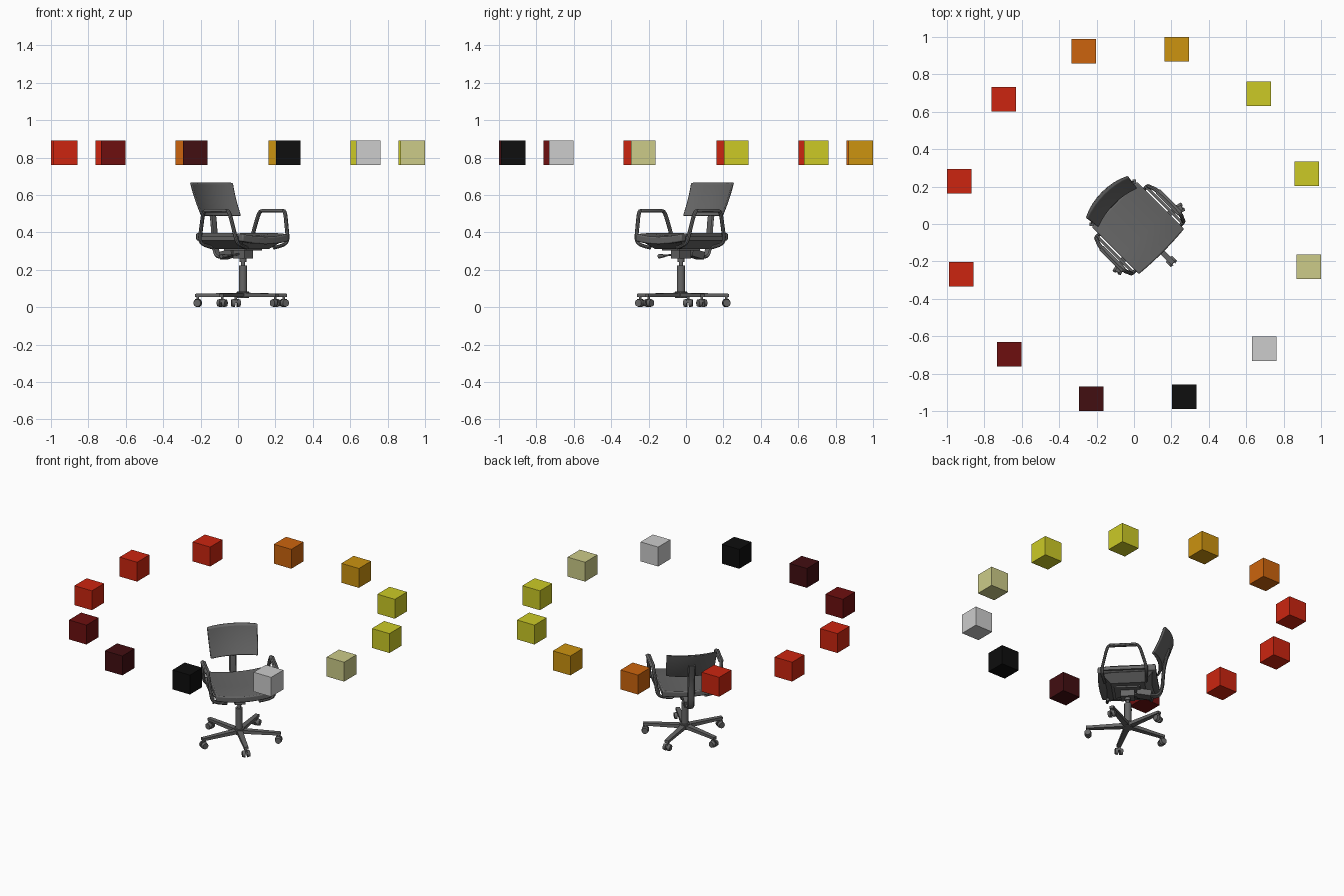
import bpy, bmesh
from math import pi, cos, sin, radians
from mathutils import Matrix, Vector

if "Cube" in bpy.data.objects:
    bpy.data.objects.remove(bpy.data.objects["Cube"])


def material(name, srgb):
    lin = [(c / 255 / 12.92) if c < 11 else ((c / 255 + 0.055) / 1.055) ** 2.4 for c in srgb]
    m = bpy.data.materials.new(name)
    m.use_nodes = True
    m.diffuse_color = (*lin, 1)
    m.node_tree.nodes["Principled BSDF"].inputs["Base Color"].default_value = (*lin, 1)
    return m


GREY = material("chair_grey", (102, 102, 102))
CENTRE_Y = -0.038          # column position in the chair's own frame
CHAIR_TURN = radians(45)


def finish(bm, name, mat=GREY, turn=CHAIR_TURN, smooth=True):
    bmesh.ops.recalc_face_normals(bm, faces=bm.faces)
    me = bpy.data.meshes.new(name)
    bm.to_mesh(me)
    bm.free()
    me.materials.append(mat)
    ob = bpy.data.objects.new(name, me)
    bpy.context.collection.objects.link(ob)
    ob.rotation_euler.z = turn
    if smooth:
        bpy.ops.object.select_all(action="DESELECT")
        ob.select_set(True)
        bpy.context.view_layer.objects.active = ob
        bpy.ops.object.shade_smooth_by_angle(angle=radians(35))
    return ob


def add_box(bm, size, loc, rot=Matrix()):
    m = Matrix.Translation(loc) @ rot @ Matrix.Diagonal((*size, 1))
    return bmesh.ops.create_cube(bm, size=1, matrix=m)["verts"]


def add_rod(bm, a, b, r1, r2=None, sides=16):
    a, b = Vector(a), Vector(b)
    d = b - a
    m = Matrix.Translation((a + b) / 2) @ d.to_track_quat("Z", "Y").to_matrix().to_4x4()
    bmesh.ops.create_cone(bm, cap_ends=True, segments=sides, radius1=r1,
                          radius2=r1 if r2 is None else r2, depth=d.length, matrix=m)


def sweep(name, points, radius, flat=1.0):
    """Smooth tube through the points; flat widens it along x."""
    cu = bpy.data.curves.new(name, "CURVE")
    cu.dimensions = "3D"
    cu.bevel_depth, cu.bevel_resolution, cu.resolution_u = radius, 2, 5
    cu.use_fill_caps = True
    sp = cu.splines.new("NURBS")
    sp.points.add(len(points) - 1)
    for p, co in zip(sp.points, points):
        p.co = (co[0] / flat, co[1], co[2], 1)
    sp.use_endpoint_u, sp.order_u = True, 3
    tmp = bpy.data.objects.new(name, cu)
    bpy.context.collection.objects.link(tmp)
    bpy.context.view_layer.update()
    me = bpy.data.meshes.new_from_object(tmp.evaluated_get(bpy.context.evaluated_depsgraph_get()))
    bpy.data.objects.remove(tmp)
    bm = bmesh.new()
    bm.from_mesh(me)
    bpy.data.meshes.remove(me)
    for v in bm.verts:
        v.co.x *= flat
    return finish(bm, name)


def cushion(name, shape, cuts=8):
    """Subdivided unit box, mapped by shape(s, t, side) with s, t in -1..1."""
    bm = bmesh.new()
    bmesh.ops.create_grid(bm, x_segments=cuts, y_segments=cuts, size=1)
    ext = bmesh.ops.extrude_face_region(bm, geom=bm.faces[:])
    top = {v for v in ext["geom"] if isinstance(v, bmesh.types.BMVert)}
    for v in bm.verts:
        v.co = shape(v.co.x, v.co.y, 1 if v in top else 0)
    ob = finish(bm, name)
    bev = ob.modifiers.new("soft_edge", "BEVEL")
    bev.width, bev.segments, bev.limit_method = 0.007, 2, "ANGLE"
    bev.angle_limit = radians(50)
    return ob


# Seat cushion: dished, rolling down at the front
def seat_shape(s, t, side):
    dish = 0.016 * (1 - s * s)
    roll = 0.012 * max(0, -t - 0.5)
    bow = -0.008 * (1 - s * s) if t < 0 else 0
    return Vector((0.172 * s, -0.03 + 0.178 * t + bow * abs(t),
                   (0.398 if side else 0.358) - dish - roll))


cushion("seat_cushion", seat_shape)

# Tapered pan below the seat
bm = bmesh.new()
for v in add_box(bm, (0.325, 0.335, 0.05), (0, -0.03, 0.337)):
    if v.co.z < 0.337:
        v.co.x *= 0.62
        v.co.y = -0.03 + (v.co.y + 0.03) * 0.62
finish(bm, "seat_pan")


# Backrest: leaning back and curved around the sitter
def back_shape(s, t, side):
    h = (t + 1) / 2
    edge = 0.008 * abs(s) ** 3
    y = 0.128 + 0.072 * h + 0.028 * (1 - s * s) + 0.006 * (1 - t * t)
    return Vector(((0.148 + 0.01 * h) * s, y + (0.024 - edge if side else 0) - 0.008,
                   0.487 + 0.175 * h + 0.006 * side))


cushion("backrest", back_shape)

# Flat bar carrying the backrest
sweep("back_support", [(0, 0.0, 0.285), (0, 0.09, 0.275), (0, 0.15, 0.265),
                       (0, 0.175, 0.32), (0, 0.18, 0.42), (0, 0.19, 0.50),
                       (0, 0.215, 0.59)], 0.011, 2.1)
bm = bmesh.new()
add_box(bm, (0.06, 0.09, 0.04), (0, 0.065, 0.285), Matrix.Rotation(radians(-12), 4, "X"))
finish(bm, "back_bracket")

# Armrest loops with pads and brackets
for side, word in ((1, "left"), (-1, "right")):
    loop = [(0.10, 0.085, 0.318), (0.17, 0.092, 0.33), (0.196, 0.095, 0.36),
            (0.202, 0.075, 0.43), (0.212, 0.05, 0.513), (0.213, 0.02, 0.517),
            (0.213, -0.12, 0.517), (0.212, -0.145, 0.513), (0.202, -0.165, 0.43),
            (0.196, -0.182, 0.36), (0.17, -0.18, 0.33), (0.10, -0.17, 0.318)]
    sweep(word + "_arm_loop", [(side * x, y, z) for x, y, z in loop], 0.0095, 1.2)
    bm = bmesh.new()
    add_box(bm, (0.032, 0.17, 0.013), (side * 0.213, -0.05, 0.516))
    pad = finish(bm, word + "_arm_pad")
    bev = pad.modifiers.new("round", "BEVEL")
    bev.width, bev.segments = 0.005, 2
    bm = bmesh.new()
    add_box(bm, (0.014, 0.285, 0.022), (side * 0.186, -0.042, 0.368))
    finish(bm, word + "_arm_bracket")

# Tilt mechanism and lever
bm = bmesh.new()
add_box(bm, (0.065, 0.085, 0.05), (0, CENTRE_Y, 0.285))
add_box(bm, (0.13, 0.16, 0.014), (0, CENTRE_Y, 0.309))
finish(bm, "tilt_mechanism")
bm = bmesh.new()
add_rod(bm, (-0.02, CENTRE_Y, 0.285), (-0.13, CENTRE_Y, 0.275), 0.005)
add_rod(bm, (-0.125, CENTRE_Y, 0.275), (-0.165, CENTRE_Y, 0.272), 0.008, 0.012)
finish(bm, "tilt_lever")

# Gas column
bm = bmesh.new()
for z0, z1, r in ((0.05, 0.085, 0.032), (0.08, 0.222, 0.022), (0.22, 0.265, 0.011),
                  (0.243, 0.265, 0.018)):
    add_rod(bm, (0, CENTRE_Y, z0), (0, CENTRE_Y, z1), r, sides=24)
finish(bm, "gas_column")

# Five-legged base with twin-wheel casters
REACH = 0.245
for i in range(5):
    spin = Matrix.Translation((0, CENTRE_Y, 0)) @ Matrix.Rotation(-pi / 2 + i * 2 * pi / 5, 4, "Z")
    bm = bmesh.new()
    for v in add_box(bm, (REACH, 0.036, 0.024), (REACH / 2 + 0.012, 0, 0.066)):
        if v.co.x > 0.1:
            v.co.y *= 0.72
            v.co.z -= 0.006 if v.co.z > 0.066 else -0.001
    bm.transform(spin)
    finish(bm, f"base_leg_{i + 1}")
    bm = bmesh.new()
    add_rod(bm, (REACH, 0, 0.03), (REACH, 0, 0.06), 0.007)
    add_box(bm, (0.03, 0.014, 0.022), (REACH, 0, 0.034))
    for s in (1, -1):
        add_rod(bm, (REACH, s * 0.006, 0.0225), (REACH, s * 0.024, 0.0225), 0.0225, 0.019, 18)
    bm.transform(spin)
    finish(bm, f"caster_{i + 1}")

# Ring of floating coloured cubes
RED = material("red", (204, 37, 16))
YELLOW = material("yellow", (204, 202, 38))
ring = [YELLOW, YELLOW, material("amber", (204, 147, 16)), material("orange", (204, 100, 13)),
        RED, RED, RED, material("dark_red", (109, 15, 15)),
        material("maroon", (66, 14, 17)), material("black", (14, 14, 14)),
        material("light_grey", (204, 204, 204)), material("pale_olive", (204, 203, 136))]
for i, mat in enumerate(ring):
    a = radians(16.2 + 30 * i)
    bm = bmesh.new()
    add_box(bm, (0.131, 0.131, 0.131), (0.963 * cos(a), 0.963 * sin(a), 0.826))
    finish(bm, f"ring_cube_{i + 1}", mat, 0, False)
